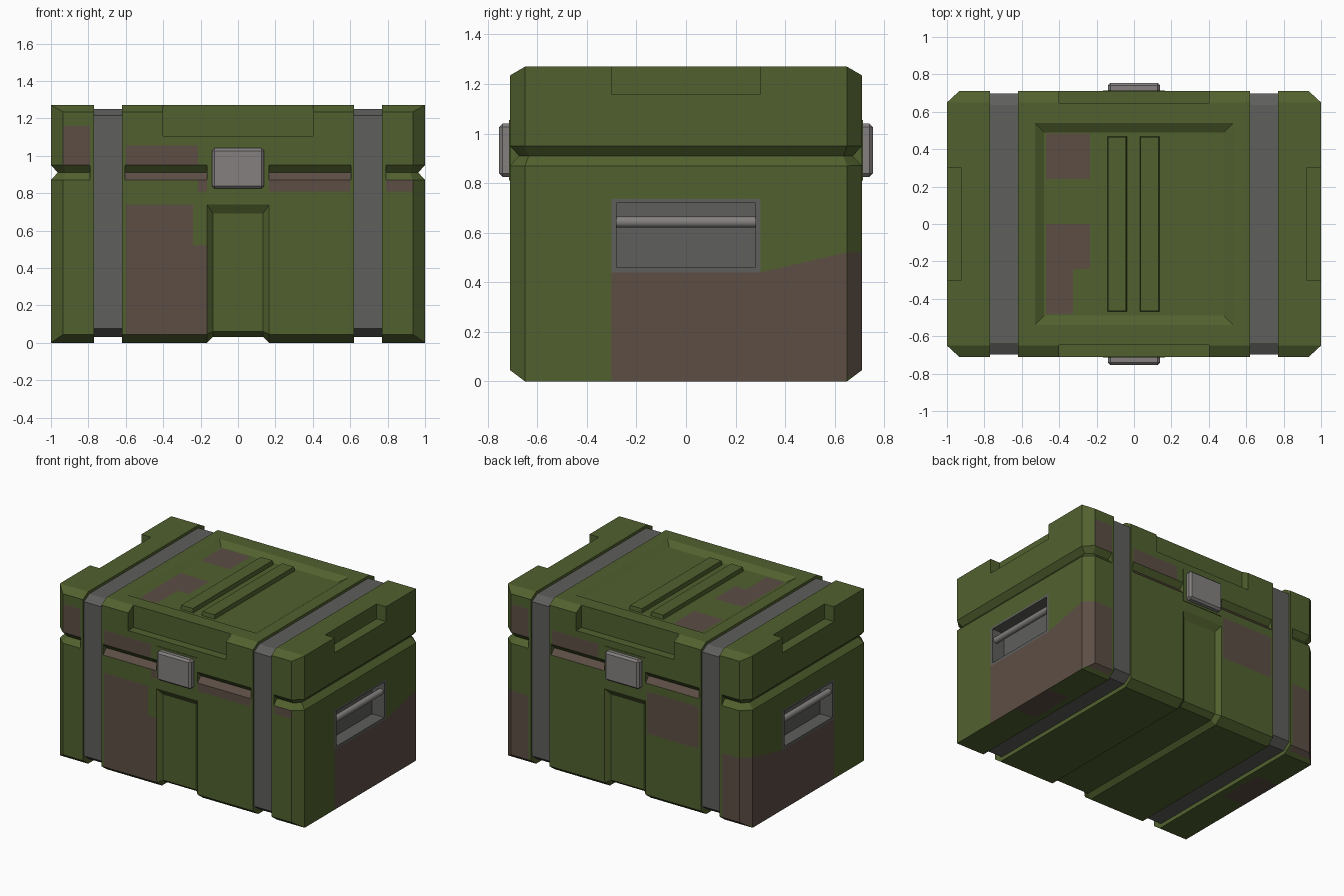
import bpy, bmesh, math
from mathutils import Vector

if "Cube" in bpy.data.objects:
    bpy.data.objects.remove(bpy.data.objects["Cube"])


def mat(name, c):
    m = bpy.data.materials.new(name)
    m.diffuse_color = (*c, 1)
    m.use_nodes = True
    m.node_tree.nodes["Principled BSDF"].inputs["Base Color"].default_value = m.diffuse_color
    return m


GREEN = mat("olive green", (0.082, 0.119, 0.028))
BROWN = mat("camo brown", (0.108, 0.076, 0.060))
GREY = mat("strap grey", (0.112, 0.112, 0.107))
STEEL = mat("latch steel", (0.230, 0.215, 0.213))


def loft(name, stations, m=GREEN):
    """Solid through equally long rings of points, capped at both ends."""
    bm = bmesh.new()
    rings = [[bm.verts.new(p) for p in s] for s in stations]
    n = len(rings[0])
    for a, b in zip(rings, rings[1:]):
        for i in range(n):
            j = (i + 1) % n
            bm.faces.new((a[i], a[j], b[j], b[i]))
    bm.faces.new(rings[0])
    bm.faces.new(rings[-1])
    bmesh.ops.remove_doubles(bm, verts=bm.verts, dist=1e-5)
    bmesh.ops.recalc_face_normals(bm, faces=bm.faces)
    me = bpy.data.meshes.new(name)
    bm.to_mesh(me)
    bm.free()
    me.materials.append(m)
    ob = bpy.data.objects.new(name, me)
    bpy.context.collection.objects.link(ob)
    return ob


def rect(x0, x1, y0, y1, z):
    return [(x0, y0, z), (x1, y0, z), (x1, y1, z), (x0, y1, z)]


def box(name, x, y, z, m=GREEN, bevel=0):
    x, y, z = sorted(x), sorted(y), sorted(z)
    ob = loft(name, [rect(*x, *y, z[0]), rect(*x, *y, z[1])], m)
    if bevel:
        bm = bmesh.new()
        bm.from_mesh(ob.data)
        bmesh.ops.bevel(bm, geom=bm.edges[:], offset=bevel, segments=1, affect='EDGES')
        bm.to_mesh(ob.data)
        bm.free()
    return ob


# --- crate shell: octagonal profile lofted along x, narrower at the straps
def profile(x, hy, z0, z1, cy=0.06, c0=0.045, c1=0.035):
    q = [(hy - cy, z0), (hy, z0 + c0), (hy, z1 - c1), (hy - cy, z1)]
    return [(x, y, z) for y, z in q] + [(x, -y, z) for y, z in reversed(q)]


half = [profile(0.62, 0.71, 0, 1.27), profile(0.62, 0.697, 0.03, 1.25),
        profile(0.77, 0.697, 0.03, 1.25), profile(0.77, 0.71, 0, 1.27),
        profile(0.935, 0.71, 0, 1.27), profile(1.0, 0.65, 0, 1.27, 0, 0, 0)]
mirrored = [[(-x, y, z) for x, y, z in s] for s in reversed(half)]
crate = loft("crate_shell", mirrored + half)

cutters = []


# --- V groove between lid and body
def groove(path):
    d, e, zc = 0.036, 0.02, 0.91
    h = 0.04 * (1 + e / d)
    st = []
    for x, y, nx, ny in path:
        o = (x + nx * e, y + ny * e)
        st.append([(*o, zc - h), (*o, zc + h), (x - nx * d, y - ny * d, zc)])
    cutters.append(loft("groove_cutter", st))


for s in (-1, 1):
    groove([(-0.605, s * 0.71, 0, s), (0.605, s * 0.71, 0, s)])
    end = [(0.79, -0.71, 0, -1), (0.935, -0.71, 0.41, -1), (1, -0.65, 1, -0.41)]
    end += [(x, -y, nx, -ny) for x, y, nx, ny in reversed(end)]
    groove([(s * x, y, s * nx, ny) for x, y, nx, ny in end])

# --- shallow channel down the front, under the bottom and up the back
path = [(0.71, 0.74, 1, 1.6), (0.71, 0.045, 1, -0.5), (0.65, 0, 0.33, -1)]
path = [(-y, z, -ny, nz) for y, z, ny, nz in path] + path[::-1]
st = []
for y, z, ny, nz in path:
    ring = []
    for t, sgn in ((0.02, -1), (0.02, 1), (-0.03, 1), (-0.03, -1)):
        ring.append((sgn * (0.167 + 1.07 * t), y + ny * t, z + nz * t))
    st.append(ring)
cutters.append(loft("channel_cutter", st))

# --- sunken top panel, lid notches, handle pockets
cutters.append(loft("top_cutter", [rect(-0.48, 0.48, -0.49, 0.49, 1.24),
                                   rect(-0.58, 0.58, -0.59, 0.59, 1.30)]))
for s in (-1, 1):
    cutters.append(box("notch_cutter", (-0.4, 0.4), (s * 0.648, s * 0.8), (1.105, 1.35)))
    cutters.append(box("notch_cutter", (s * 0.922, s * 1.1), (-0.3, 0.3), (1.16, 1.35)))
    cutters.append(box("pocket_cutter", (s * 0.9, s * 1.1), (-0.28, 0.28), (0.46, 0.72)))

bpy.context.view_layer.objects.active = crate
for c in cutters:
    md = crate.modifiers.new("cut", 'BOOLEAN')
    md.operation, md.solver, md.object = 'DIFFERENCE', 'EXACT', c
    bpy.ops.object.modifier_apply(modifier=md.name)
    bpy.data.objects.remove(c)

# --- paint: slice the shell along box planes, colour the faces inside
crate.data.materials.clear()
for m in (GREEN, BROWN, GREY):
    crate.data.materials.append(m)
bm = bmesh.new()
bm.from_mesh(crate.data)
bmesh.ops.triangulate(bm, faces=bm.faces)
for f in bm.faces:
    f.material_index = 0


def paint(idx, x, y, z, slope=0):
    b = [sorted(x), sorted(y), sorted(z)]
    planes = []
    for a in range(3):
        for k, sg in ((0, -1), (1, 1)):
            no = Vector((0, 0, 0))
            no[a] = sg
            co = Vector((b[0][0], b[1][0], b[2][0]))
            co[a] = b[a][k]
            if a == 2 and k == 1:
                no.y = -slope
            planes.append((co, no))
    for co, no in planes:
        geom = set()
        for f in bm.faces:
            if all(min(v.co[a] for v in f.verts) < b[a][1] + (0.2 if a == 2 else 1e-4)
                   and max(v.co[a] for v in f.verts) > b[a][0] - 1e-4 for a in range(3)):
                geom.update([f, *f.edges, *f.verts])
        bmesh.ops.bisect_plane(bm, geom=list(geom), dist=1e-5, plane_co=co, plane_no=no)
    for f in bm.faces:
        c = f.calc_center_median()
        if all((c - co).dot(no) < -1e-4 for co, no in planes):
            f.material_index = idx


F, B = (-0.8, -0.6), (0.6, 0.8)
# front and back patches
for x, y, z in [((-0.6, -0.24), F, (0.52, 0.74)), ((-0.6, -0.167), F, (0.045, 0.52)),
                ((-0.6, -0.215), F, (0.95, 1.055)), ((-0.605, 0.605), F, (0.87, 0.91)),
                ((0.165, 0.6), F, (0.81, 0.871)), ((-0.215, -0.165), F, (0.81, 0.871)),
                ((-0.935, -0.79), F, (0.95, 1.16)), ((0.79, 0.935), F, (0.81, 0.871)),
                ((-0.6, -0.18), B, (0.5, 0.81)), ((0.22, 0.6), B, (0.95, 1.055)),
                ((-0.605, 0.605), B, (0.87, 0.91)), ((0.79, 0.935), B, (0.95, 1.16))]:
    paint(1, x, y, z)
# top patches
for x, y in [((-0.47, -0.235), (0.24, 0.485)), ((-0.47, -0.235), (-0.24, 0)),
             ((-0.47, -0.325), (-0.48, -0.24))]:
    paint(1, x, y, (1.2, 1.26))
for s in (-1, 1):
    # side patches wrapping round the rear corner
    paint(1, (s * 0.98, s * 1.1), (-0.3, 0.3), (0.001, 0.44))
    paint(1, (s * 0.98, s * 1.1), (0.3, 0.65), (0.001, 0.44), 0.23)
    paint(1, (s * 0.79, s * 1.1), (0.651, 0.8), (0.02, 0.52))
    paint(1, (s * 0.82, s * 1.1), (-0.05, 0.3), (-0.1, 0.01))
    # strap bands and handle pocket
    paint(2, (s * 0.62, s * 0.77), (-0.9, 0.9), (-0.1, 1.4))
    paint(2, (s * 0.85, s * 1.1), (-0.3, 0.3), (0.44, 0.735))
bm.to_mesh(crate.data)
bm.free()

# --- ribs on the lid
for i, x in enumerate(((-0.145, -0.035), (0.03, 0.14))):
    loft("lid_rib_%d" % i, [rect(*x, -0.47, 0.47, 1.22),
                            rect(x[0] + 0.006, x[1] - 0.008, -0.465, 0.465, 1.27)])

# --- latches with their brackets, side handle bars
for s, side in ((-1, "front"), (1, "back")):
    box(side + "_latch_bracket", (-0.167, 0.167), (s * 0.65, s * 0.714), (0.81, 1.055))
    box(side + "_latch", (-0.14, 0.14), (s * 0.69, s * 0.755), (0.825, 1.04), STEEL, 0.014)
    r, n = 0.023, 16
    ring = [(r * math.cos(2 * math.pi * i / n), r * math.sin(2 * math.pi * i / n)) for i in range(n)]
    bar = loft(("left" if s < 0 else "right") + "_handle_bar",
               [[(s * 0.97 + a, y, 0.643 + c) for a, c in ring] for y in (-0.282, 0.282)], STEEL)
    bpy.ops.object.select_all(action='DESELECT')
    bar.select_set(True)
    bpy.context.view_layer.objects.active = bar
    bpy.ops.object.shade_smooth_by_angle(angle=math.radians(40))
